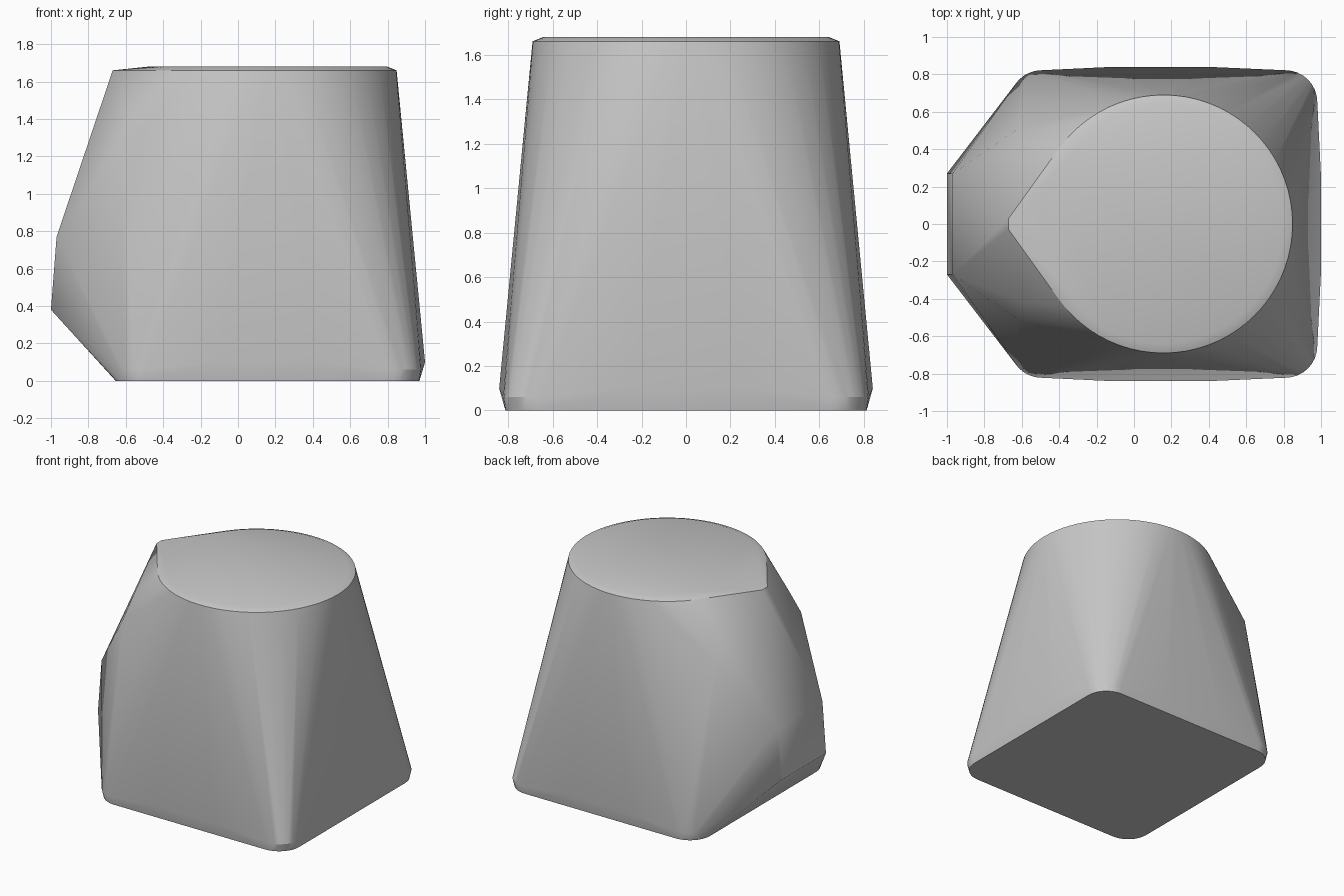
import bpy, bmesh, math
from mathutils import Vector

cube = bpy.data.objects.get("Cube")
if cube:
    bpy.data.objects.remove(cube, do_unlink=True)

CENTRE = 0.158  # axis of the body; the handle side reaches further out

grey = bpy.data.materials.new("plain grey")
grey.use_nodes = True
colour = (0.58, 0.58, 0.58, 1)
grey.diffuse_color = colour
grey.node_tree.nodes["Principled BSDF"].inputs["Base Color"].default_value = colour


def circle(radius, z, steps=72):
    return [(CENTRE + radius * math.cos(math.tau * i / steps),
             radius * math.sin(math.tau * i / steps), z) for i in range(steps)]


def rounded_square(half, corner, z, steps=8):
    points = []
    for quarter in range(4):
        middle = math.pi / 4 + quarter * math.pi / 2
        cx = math.copysign(half - corner, math.cos(middle))
        cy = math.copysign(half - corner, math.sin(middle))
        for i in range(steps + 1):
            a = (quarter + i / steps) * math.pi / 2
            points.append((CENTRE + cx + corner * math.cos(a),
                           cy + corner * math.sin(a), z))
    return points


def both_sides(points):
    return [(x, s * y, z) for x, y, z in points for s in (-1, 1)]


# Round top with a soft rim
outline = circle(0.69, 1.66) + circle(0.64, 1.68)
# Rounded square foot, bulging slightly in the middle of its walls
outline += rounded_square(0.812, 0.17, 0) + rounded_square(0.822, 0.17, 0.06)
outline += both_sides([(-0.12, 0.84, 0.1), (0.4, 0.84, 0.1), (1.0, 0.25, 0.1)])
# Faceted handle side: upper tip, shoulders and outer edge
outline += both_sides([(-0.67, 0.03, 1.66), (-0.585, 0.42, 1.45),
                       (-0.62, 0.51, 1.27), (-0.97, 0.27, 0.77),
                       (-1.0, 0.27, 0.38)])

# Tight skin around all the sections
bm = bmesh.new()
for p in outline:
    bm.verts.new(Vector(p))
skin = bmesh.ops.convex_hull(bm, input=bm.verts)
loose = [v for v in bm.verts if not v.link_faces]
bmesh.ops.delete(bm, geom=loose, context="VERTS")
bmesh.ops.dissolve_limit(bm, angle_limit=math.radians(0.5),
                         verts=bm.verts, edges=bm.edges)
bmesh.ops.recalc_face_normals(bm, faces=bm.faces)
mesh = bpy.data.meshes.new("body")
bm.to_mesh(mesh)
bm.free()
mesh.materials.append(grey)

body = bpy.data.objects.new("body", mesh)
bpy.context.collection.objects.link(body)
bpy.ops.object.select_all(action="DESELECT")
body.select_set(True)
bpy.context.view_layer.objects.active = body
bpy.ops.object.shade_smooth_by_angle(angle=math.radians(25))
